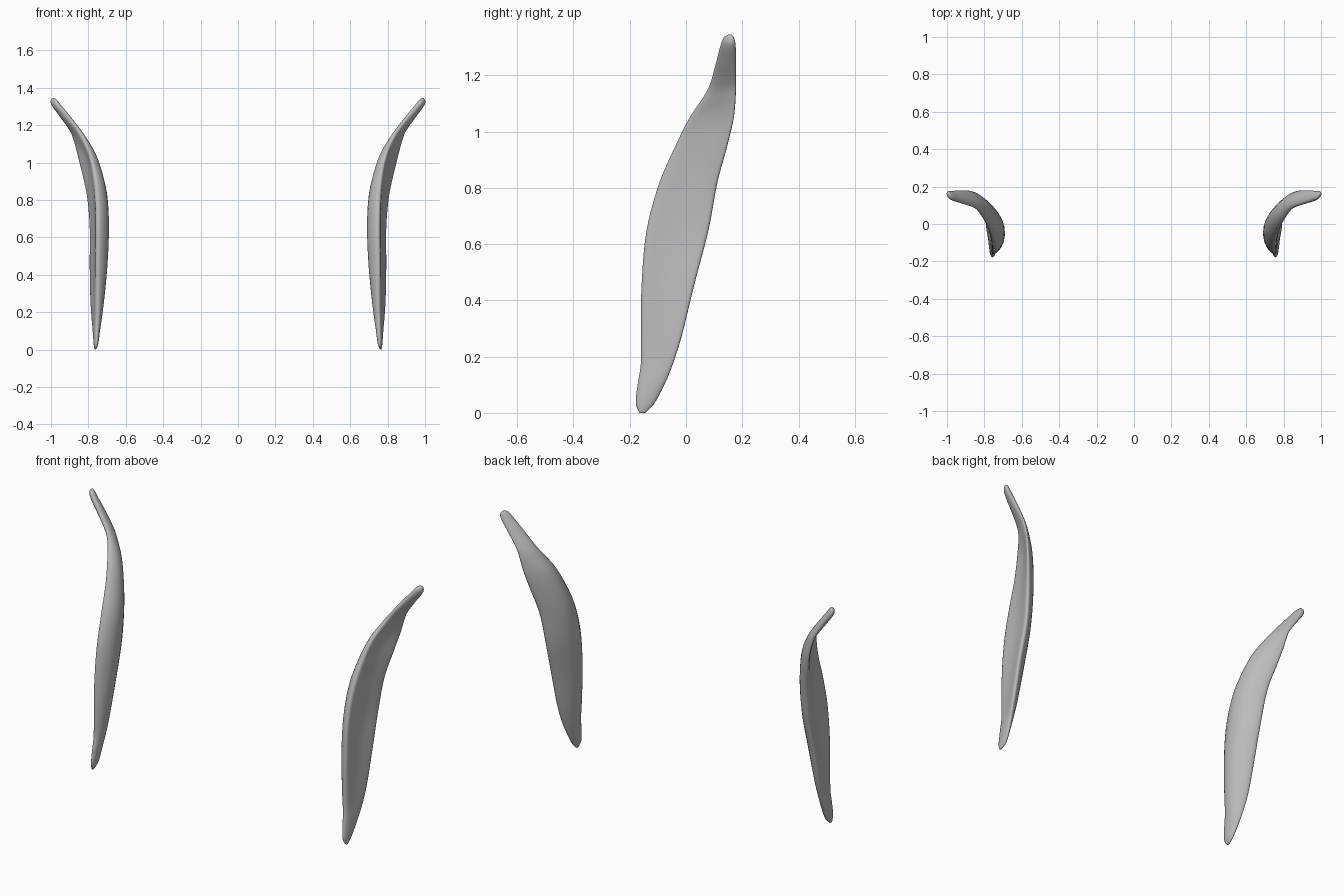
import bpy, bmesh, math

cube = bpy.data.objects.get("Cube")
if cube:
    bpy.data.objects.remove(cube)

grey = bpy.data.materials.new("plain grey")
grey.use_nodes = True
colour = (0.5, 0.5, 0.5, 1)
grey.diffuse_color = colour
grey.node_tree.nodes["Principled BSDF"].inputs["Base Color"].default_value = colour

# Stations up the blade: height, front edge x y, back edge x y, inward bow, thickness
STATIONS = [
    (0, .763, -.165, .763, -.145, 0, .008),
    (.03, .757, -.178, .762, -.115, 0, .024),
    (.1, .754, -.172, .768, -.077, .004, .036),
    (.17, .752, -.161, .776, -.048, .012, .046),
    (.27, .75, -.16, .782, -.016, .02, .058),
    (.45, .75, -.158, .785, .028, .032, .072),
    (.65, .748, -.14, .785, .08, .037, .076),
    (.82, .752, -.094, .8, .112, .037, .076),
    (.95, .767, -.037, .83, .147, .034, .066),
    (1.05, .792, .013, .856, .17, .029, .054),
    (1.13, .826, .066, .877, .177, .013, .046),
    (1.17, .85, .086, .892, .178, .006, .045),
    (1.25, .912, .108, .943, .178, 0, .048),
    (1.31, .962, .124, .985, .176, 0, .044),
    (1.335, .977, .135, .992, .17, 0, .028),
    (1.345, .984, .15, .988, .162, 0, .008),
]
SIDES, STEPS = 28, 5


def slope(i):
    """Tangent per unit height at a station."""
    a, b = STATIONS[max(i - 1, 0)], STATIONS[min(i + 1, len(STATIONS) - 1)]
    return [(q - p) / (b[0] - a[0]) for p, q in zip(a, b)]


def blend(i, t):
    """Smooth curve through the stations."""
    a, b = STATIONS[i], STATIONS[i + 1]
    h = b[0] - a[0]
    s = t * t * (3 - 2 * t)
    u, v = t * (1 - t) ** 2 * h, t * t * (t - 1) * h
    return [p + (q - p) * s + m * u + n * v
            for p, q, m, n in zip(a, b, slope(i), slope(i + 1))]


def section(bm, row):
    """Cross-section: rounded inner side, nearly flat outer side."""
    z, fx, fy, bx, by, bow, thick = row
    ring = []
    for k in range(SIDES):
        a = math.tau * k / SIDES
        s = (1 - math.cos(a)) / 2
        x = fx + (bx - fx) * s - bow * 4 * s * (1 - s) + thick / 2 * math.sin(a)
        ring.append(bm.verts.new((x, fy + (by - fy) * s, z)))
    return ring


def build_blade(name, side):
    bm = bmesh.new()
    rows = [blend(i, k / STEPS) for i in range(len(STATIONS) - 1) for k in range(STEPS)]
    rings = [section(bm, row) for row in rows + [STATIONS[-1]]]
    for low, high in zip(rings, rings[1:]):
        for k in range(SIDES):
            n = (k + 1) % SIDES
            bm.faces.new((low[k], low[n], high[n], high[k]))
    bm.faces.new(rings[0])
    bm.faces.new(rings[-1])
    for v in bm.verts:
        v.co.x *= side
    bmesh.ops.recalc_face_normals(bm, faces=bm.faces)
    for f in bm.faces:
        f.smooth = True
    mesh = bpy.data.meshes.new(name)
    bm.to_mesh(mesh)
    bm.free()
    mesh.materials.append(grey)
    bpy.context.collection.objects.link(bpy.data.objects.new(name, mesh))


# Mirrored pair of curved blades
build_blade("left_blade", 1)
build_blade("right_blade", -1)
